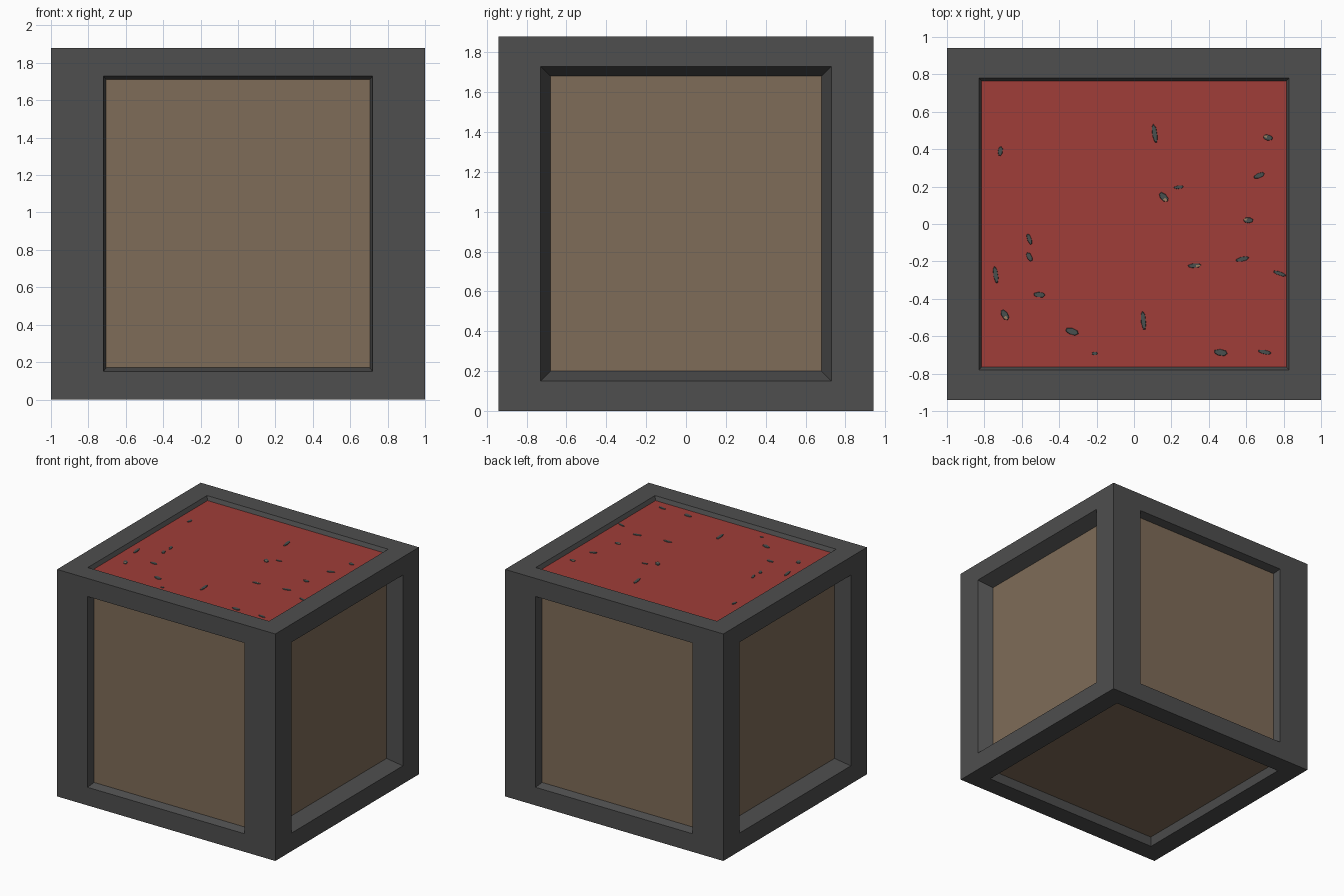
import bpy, bmesh, math
from mathutils import Vector, Matrix

if "Cube" in bpy.data.objects:
    bpy.data.objects.remove(bpy.data.objects["Cube"])


def material(name, srgb):
    lin = [((c / 255 + 0.055) / 1.055) ** 2.4 for c in srgb]
    m = bpy.data.materials.new(name)
    m.diffuse_color = (*lin, 1)
    m.use_nodes = True
    m.node_tree.nodes["Principled BSDF"].inputs["Base Color"].default_value = m.diffuse_color
    return m


GREY = material("dark grey frame", (78, 78, 78))
TAN = material("tan panel", (127, 108, 88))
RED = material("red filling", (160, 61, 56))
SLATE = material("slate bits", (73, 80, 79))
SAND = material("sand bits", (158, 128, 98))


def make_object(name, bm, *mats):
    me = bpy.data.meshes.new(name)
    bm.normal_update()
    bm.to_mesh(me)
    bm.free()
    for m in mats:
        me.materials.append(m)
    ob = bpy.data.objects.new(name, me)
    bpy.context.collection.objects.link(ob)
    return ob


HX, HY, HZ = 1.0, 0.94, 0.94
C = Vector((0, 0, HZ))
# side: (name, normal, u axis, half u, half v, opening u/v, floor u/v, depth, material)
X, Y, Z = Vector((1, 0, 0)), Vector((0, 1, 0)), Vector((0, 0, 1))
SIDES = [
    ("front_panel", -Y, X, (HX, HZ), (.72, .79), (.705, .77), .064, TAN),
    ("back_panel", Y, -X, (HX, HZ), (.72, .79), (.705, .77), .064, TAN),
    ("right_panel", X, Y, (HY, HZ), (.73, .79), (.68, .74), .115, TAN),
    ("left_panel", -X, -Y, (HY, HZ), (.73, .79), (.68, .74), .115, TAN),
    ("top_filling", Z, X, (HX, HY), (.83, .78), (.815, .765), .032, RED),
    ("bottom_panel", -Z, -X, (HX, HY), (.83, .78), (.815, .765), .072, TAN),
]


def ring(bm, n, u, half, dist):
    """Rectangle of four points, counter-clockwise seen from outside."""
    v = n.cross(u)
    return [bm.verts.new(C + n * dist + u * half[0] * a + v * half[1] * b)
            for a, b in ((-1, -1), (1, -1), (1, 1), (-1, 1))]


# Frame with sloped recess walls, plus one recessed panel per side
frame = bmesh.new()
for name, n, u, outer, opening, floor, depth, mat in SIDES:
    d = HX if abs(n.x) > .5 else HY
    rings = [ring(frame, n, u, outer, d), ring(frame, n, u, opening, d),
             ring(frame, n, u, floor, d - depth)]
    for p, q in zip(rings, rings[1:]):
        for i in range(4):
            j = (i + 1) % 4
            frame.faces.new((p[i], p[j], q[j], q[i]))
    panel = bmesh.new()
    panel.faces.new(ring(panel, n, u, floor, d - depth))
    make_object(name, panel, mat)
bmesh.ops.remove_doubles(frame, verts=frame.verts, dist=1e-4)
make_object("crate_frame", frame, GREY)

# Small bits poking out of the filling: x, y, length, width, angle in degrees
BITS = [
    (.11, .485, .10, .026, 98), (-.715, .39, .05, .025, 80), (.67, .26, .06, .026, 20),
    (.24, .197, .05, .018, 5), (-.56, -.08, .06, .022, 108), (-.56, -.175, .05, .026, 115),
    (-.74, -.27, .09, .025, 98), (-.505, -.378, .06, .028, -5), (-.33, -.575, .07, .034, -20),
    (-.21, -.692, .03, .018, 0), (.05, -.515, .10, .026, 95), (.465, -.687, .07, .034, -10),
    (.70, -.685, .07, .022, -12), (.58, -.187, .07, .024, 12), (.78, -.265, .07, .02, -20),
]
TIPPED_BITS = [
    (.715, .462, .05, .03, 165), (.16, .143, .06, .034, -50), (.61, .02, .05, .03, 175),
    (.325, -.222, .07, .024, 3), (-.69, -.487, .06, .034, -60),
]
SHAPE = [(-.5, -.25), (-.2, -.5), (.3, -.45), (.5, 0), (.35, .4), (-.1, .5), (-.5, .2)]
TOP = 2 * HZ - .032


def add_bit(bm, x, y, length, width, angle, tipped):
    turn = Matrix.Rotation(math.radians(angle), 2)

    def place(px, py, z):
        p = turn @ Vector((px * length, py * width))
        return bm.verts.new((x + p.x, y + p.y, z))

    base = [place(px, py, TOP) for px, py in SHAPE]
    cap = [place(px * .9, py * .9, TOP + .004) for px, py in SHAPE]
    bm.faces.new(cap)
    for i in range(len(base)):
        j = (i + 1) % len(base)
        bm.faces.new((base[i], base[j], cap[j], cap[i]))
    if tipped:
        tip = [(.1, -.4), (.42, -.2), (.42, .1), (.1, .1)]
        bm.faces.new([place(px, py, TOP + .006) for px, py in tip]).material_index = 1


bits = bmesh.new()
for b in BITS:
    add_bit(bits, *b, False)
for b in TIPPED_BITS:
    add_bit(bits, *b, True)
make_object("loose_bits", bits, SLATE, SAND)
